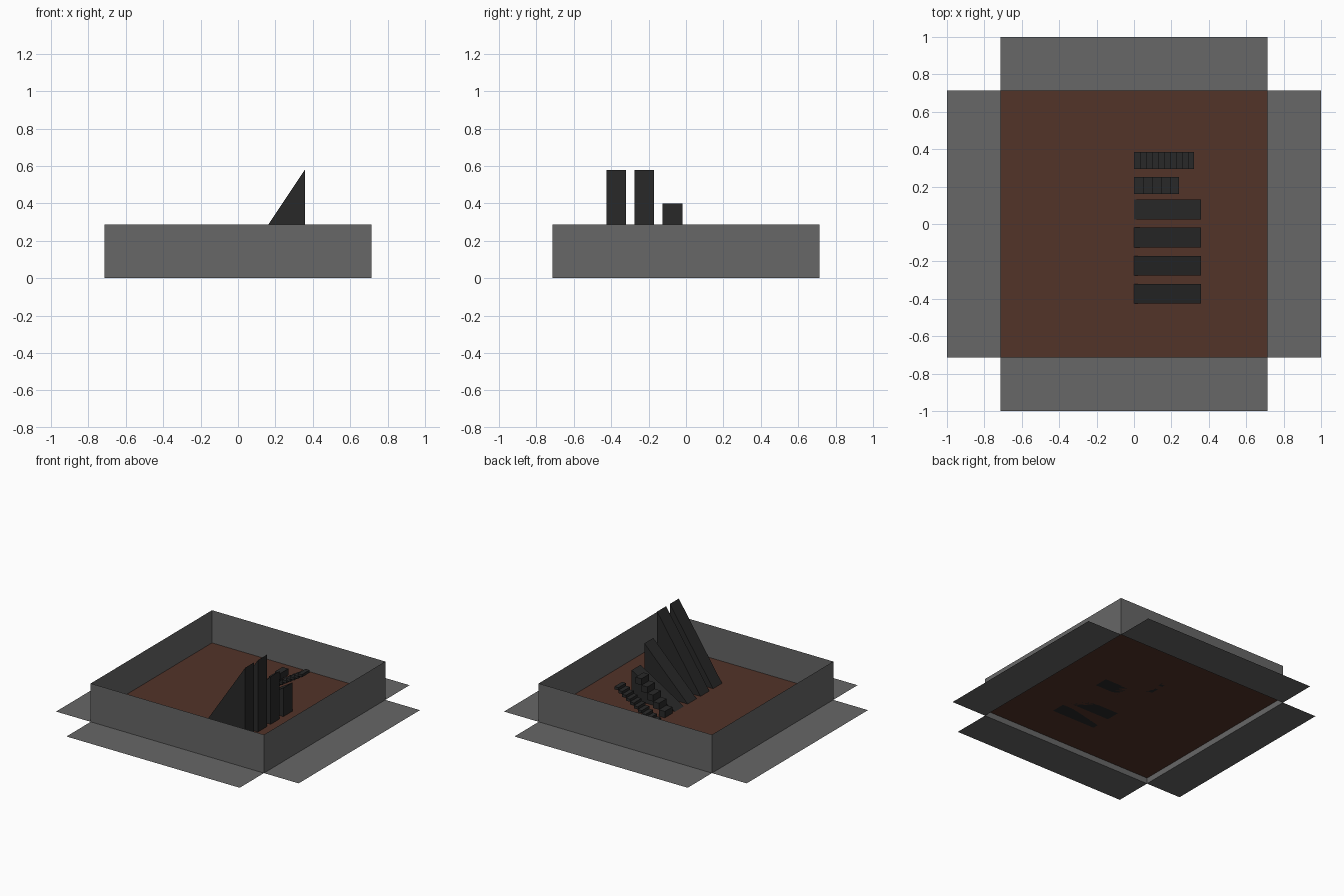
import bpy, bmesh, math
from mathutils import Matrix

if "Cube" in bpy.data.objects:
    bpy.data.objects.remove(bpy.data.objects["Cube"])

HALF, RIM, FLOOR_Z = 0.714, 0.286, 0.043


def material(name, rgb):
    m = bpy.data.materials.new(name)
    m.diffuse_color = (*rgb, 1)
    m.use_nodes = True
    m.node_tree.nodes["Principled BSDF"].inputs["Base Color"].default_value = m.diffuse_color
    return m


grey = material("grey", (0.135, 0.135, 0.135))
brown = material("brown", (0.085, 0.033, 0.022))
dark = material("dark", (0.022, 0.022, 0.022))


def finish(name, bm, mat):
    me = bpy.data.meshes.new(name)
    bm.to_mesh(me)
    bm.free()
    me.materials.append(mat)
    ob = bpy.data.objects.new(name, me)
    bpy.context.collection.objects.link(ob)
    return ob


def sheet(name, points, mat, turn=0):
    bm = bmesh.new()
    bm.faces.new([bm.verts.new(p) for p in points])
    bm.transform(Matrix.Rotation(turn, 4, 'Z'))
    return finish(name, bm, mat)


# Raised floor
sheet("floor", [(-HALF, -HALF, FLOOR_Z), (HALF, -HALF, FLOOR_Z),
                (HALF, HALF, FLOOR_Z), (-HALF, HALF, FLOOR_Z)], brown)

# Thin walls and the flat flaps outside them
for i, side in enumerate(("front", "right", "back", "left")):
    turn = i * math.pi / 2
    sheet(side + "_wall", [(-HALF, -HALF, 0), (HALF, -HALF, 0),
                           (HALF, -HALF, RIM), (-HALF, -HALF, RIM)], grey, turn)
    sheet(side + "_flap", [(-HALF, -1, 0), (HALF, -1, 0),
                           (HALF, -HALF, 0), (-HALF, -HALF, 0)], grey, turn)


# Ramps: right triangles extruded along y
def ramp(name, y0, y1, length, height):
    bm = bmesh.new()
    profile = [(0, FLOOR_Z), (length, FLOOR_Z), (length, FLOOR_Z + height)]
    face = bm.faces.new([bm.verts.new((x, y0, z)) for x, z in profile])
    ext = bmesh.ops.extrude_face_region(bm, geom=[face])
    verts = [g for g in ext["geom"] if isinstance(g, bmesh.types.BMVert)]
    bmesh.ops.translate(bm, verts=verts, vec=(0, y1 - y0, 0))
    bmesh.ops.recalc_face_normals(bm, faces=bm.faces)
    finish(name, bm, dark)


for i, height in enumerate((0.536, 0.536, 0.357, 0.214)):
    y = -0.425 + 0.15 * i
    ramp(f"ramp_{i + 1}", y, y + 0.105, 0.357, height)


# Stairs: open flights of separate step blocks
def stairs(name, y0, y1, count, run, rise):
    bm = bmesh.new()
    for i in range(count):
        centre = ((i + 0.5) * run, (y0 + y1) / 2, FLOOR_Z + (i + 0.5) * rise)
        bmesh.ops.create_cube(bm, size=1, matrix=Matrix.Translation(centre)
                              @ Matrix.Diagonal((run, y1 - y0, rise, 1)))
    finish(name, bm, dark)


stairs("large_stairs", 0.16, 0.25, 5, 0.048, 0.048)
stairs("small_stairs", 0.295, 0.385, 10, 0.032, 0.02)
